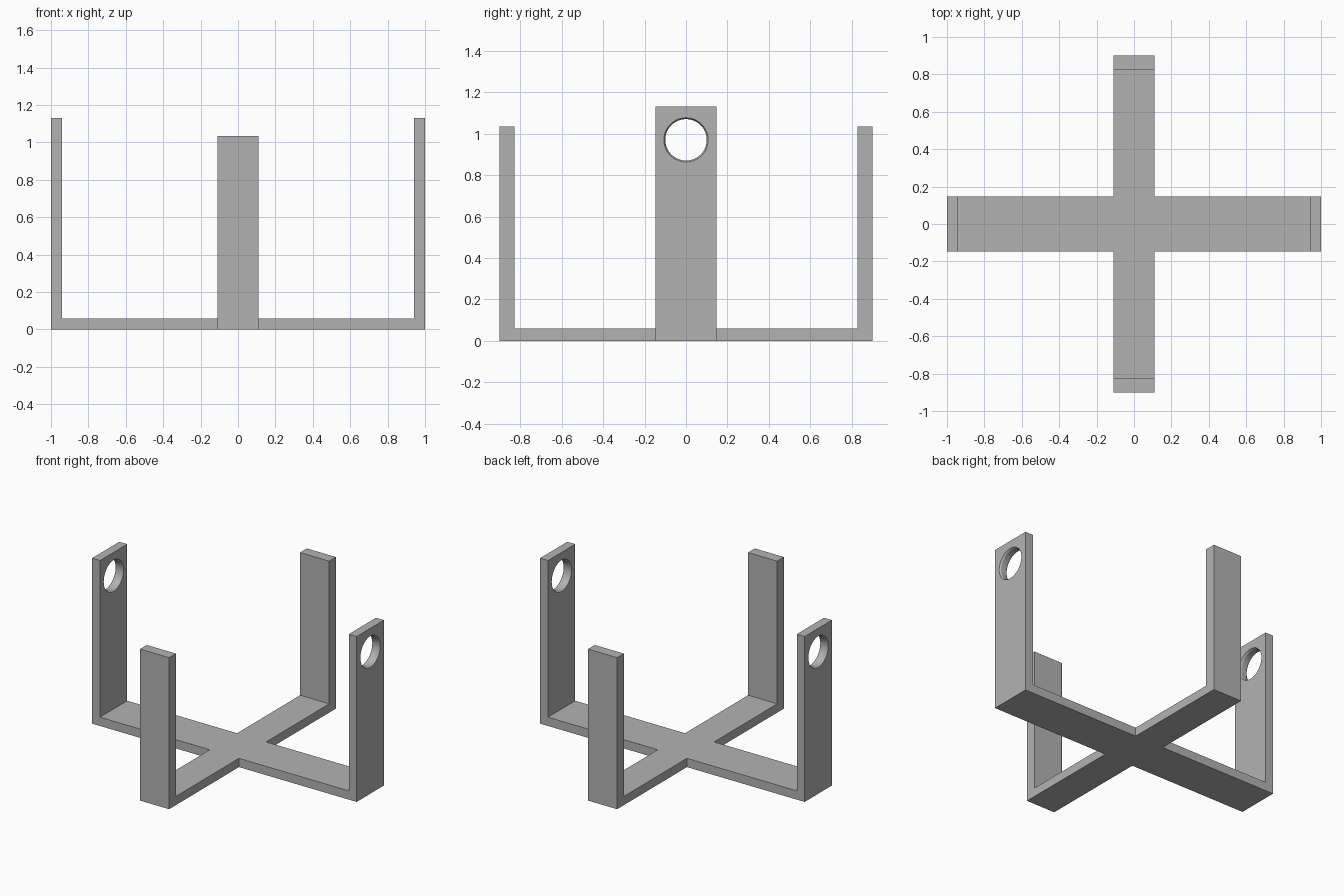
import bpy, bmesh
from math import cos, sin, tau

cube = bpy.data.objects.get("Cube")
if cube:
    bpy.data.objects.remove(cube, do_unlink=True)

# Overall sizes
HALF_X, HALF_Y = 1.0, 0.9
ARM_X, ARM_Y = 0.11, 0.147          # half widths of the arms
WALL_X, WALL_Y = 0.06, 0.073        # upright thicknesses
BASE = 0.06
TOP_X, TOP_Y = 1.13, 1.035          # upright heights
HOLE_Z, HOLE_R, CHAMFER = 0.97, 0.1, 0.007

grey = bpy.data.materials.new("plain grey")
grey.use_nodes = True
colour = (0.45, 0.45, 0.45, 1)
grey.diffuse_color = colour
grey.node_tree.nodes["Principled BSDF"].inputs["Base Color"].default_value = colour


def make_object(name, bm):
    bmesh.ops.recalc_face_normals(bm, faces=bm.faces)
    mesh = bpy.data.meshes.new(name)
    bm.to_mesh(mesh)
    bm.free()
    mesh.materials.append(grey)
    obj = bpy.data.objects.new(name, mesh)
    bpy.context.collection.objects.link(obj)
    return obj


def raise_faces(bm, faces, height):
    """Extrude faces straight up, replacing the originals."""
    result = bmesh.ops.extrude_face_region(bm, geom=faces)["geom"]
    verts = [g for g in result if isinstance(g, bmesh.types.BMVert)]
    bmesh.ops.translate(bm, verts=verts, vec=(0, 0, height))
    return [g for g in result if isinstance(g, bmesh.types.BMFace)]


# Cross-shaped base, laid out as cells split where the uprights stand
bm = bmesh.new()
xs = [-HALF_X, WALL_X - HALF_X, -ARM_X, ARM_X, HALF_X - WALL_X, HALF_X]
ys = [-HALF_Y, WALL_Y - HALF_Y, -ARM_Y, ARM_Y, HALF_Y - WALL_Y, HALF_Y]
for i in range(5):
    for j in range(5):
        if i == 2 or j == 2:
            corners = [(xs[i], ys[j]), (xs[i + 1], ys[j]),
                       (xs[i + 1], ys[j + 1]), (xs[i], ys[j + 1])]
            bm.faces.new([bm.verts.new((x, y, 0)) for x, y in corners])
bmesh.ops.remove_doubles(bm, verts=bm.verts, dist=0.0001)
bottom = list(bm.faces)
tops = raise_faces(bm, bottom, BASE)
if not any(f.is_valid and all(v.co.z == 0 for v in f.verts) for f in bm.faces):
    for f in tops:
        bm.faces.new([bm.verts.new((v.co.x, v.co.y, 0)) for v in f.verts])
    bmesh.ops.remove_doubles(bm, verts=bm.verts, dist=0.0001)

# Four uprights raised from the end cells
for axis, wall, height in ((0, HALF_X - WALL_X, TOP_X), (1, HALF_Y - WALL_Y, TOP_Y)):
    for side in (-1, 1):
        ends = [f for f in tops if f.is_valid
                and f.calc_center_median()[axis] * side > wall]
        raised = raise_faces(bm, ends, height - BASE)
        bmesh.ops.delete(bm, geom=[f for f in ends if f.is_valid], context='FACES_ONLY')
bmesh.ops.recalc_face_normals(bm, faces=bm.faces)
bmesh.ops.dissolve_limit(bm, angle_limit=0.01, verts=bm.verts, edges=bm.edges)
frame = make_object("cross_frame", bm)

# Round holes through the two side uprights, with chamfered rims
depth = 0.012
inner, outer = HALF_X - WALL_X, HALF_X
profile = [(inner - depth, HOLE_R + 2 * CHAMFER), (inner + depth, HOLE_R),
           (outer - depth, HOLE_R), (outer + depth, HOLE_R + 2 * CHAMFER)]
SIDES = 48
for side in (-1, 1):
    bm = bmesh.new()
    rings = [[bm.verts.new((side * x, r * cos(tau * k / SIDES),
                            HOLE_Z + r * sin(tau * k / SIDES)))
              for k in range(SIDES)] for x, r in profile]
    for a, b in zip(rings, rings[1:]):
        for k in range(SIDES):
            n = (k + 1) % SIDES
            bm.faces.new((a[k], a[n], b[n], b[k]))
    bm.faces.new(rings[0])
    bm.faces.new(rings[-1])
    cutter = make_object("hole_cutter", bm)
    cutter.hide_render = True

    cut = frame.modifiers.new("hole", 'BOOLEAN')
    cut.operation, cut.solver, cut.object = 'DIFFERENCE', 'EXACT', cutter
    bpy.context.view_layer.objects.active = frame
    bpy.ops.object.modifier_apply(modifier=cut.name)
    bpy.data.objects.remove(cutter, do_unlink=True)

# Smooth hole walls, crisp edges elsewhere
bpy.ops.object.select_all(action='DESELECT')
frame.select_set(True)
bpy.context.view_layer.objects.active = frame
bpy.ops.object.shade_smooth_by_angle(angle=0.4)
